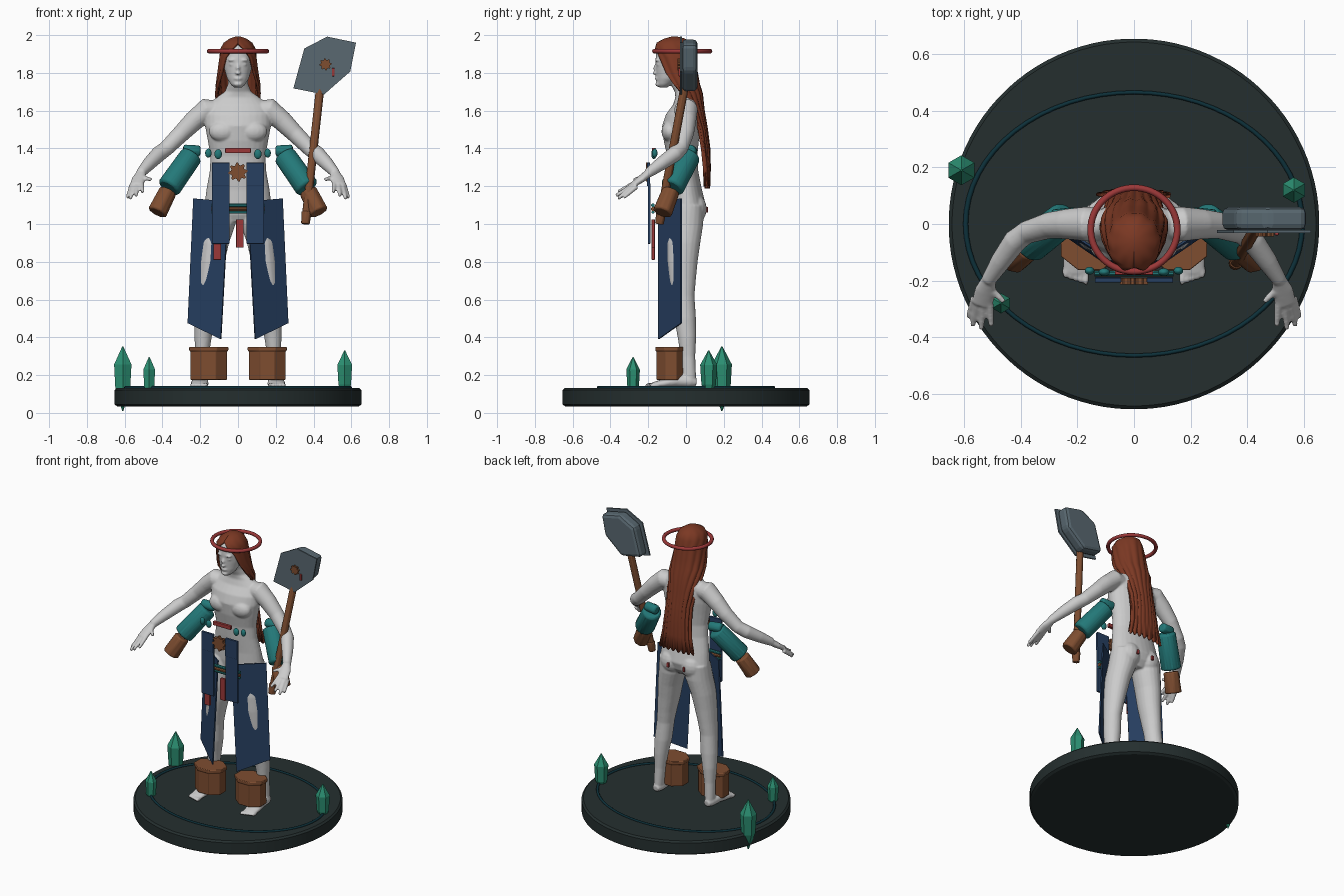
import bpy, bmesh, math
from mathutils import Vector, Matrix

cube = bpy.data.objects.get("Cube")
if cube:
    bpy.data.objects.remove(cube, do_unlink=True)


def material(name, *rgb):
    m = bpy.data.materials.new(name)
    m.use_nodes = True
    node = m.node_tree.nodes["Principled BSDF"]
    m.diffuse_color = node.inputs["Base Color"].default_value = (*rgb, 1)
    node.inputs["Roughness"].default_value = 0.7
    return m


SKIN = material("pale grey", 0.6, 0.6, 0.6)
HAIR = material("auburn", 0.2, 0.04, 0.017)
RED = material("red", 0.33, 0.04, 0.04)
TEAL = material("teal", 0.017, 0.19, 0.19)
BROWN = material("leather brown", 0.21, 0.075, 0.03)
BLUE = material("navy blue", 0.02, 0.05, 0.12)
STEEL = material("steel", 0.1, 0.14, 0.165)
STONE = material("dark stone", 0.018, 0.028, 0.028)
INLAY = material("dark inlay", 0.004, 0.03, 0.042)
CRYSTAL = material("green crystal", 0.025, 0.28, 0.17)


def finish(name, bm, mat, angle=30, bevel=0):
    """Turn a bmesh into a shaded object."""
    bmesh.ops.recalc_face_normals(bm, faces=bm.faces)
    me = bpy.data.meshes.new(name)
    bm.to_mesh(me)
    bm.free()
    me.materials.append(mat)
    if angle:
        me.shade_smooth()
        me.set_sharp_from_angle(angle=math.radians(angle))
    ob = bpy.data.objects.new(name, me)
    bpy.context.collection.objects.link(ob)
    if bevel:
        mod = ob.modifiers.new("Bevel", 'BEVEL')
        mod.width, mod.segments = bevel, 2
    return ob


def tube(bm, stations, n=20, level=False):
    """Loft ellipses (x, y, z, width, depth) along a path, capped at both ends."""
    rings = []
    pts = [Vector(s[:3]) for s in stations]
    for i, s in enumerate(stations):
        u, v = Vector((1, 0, 0)), Vector((0, 1, 0))
        if not level:
            t = (pts[min(i + 1, len(pts) - 1)] - pts[max(i - 1, 0)]).normalized()
            u = t.cross(Vector((0, 0, 1))).normalized()
            v = u.cross(t)
        ring = []
        for k in range(n):
            a = math.tau * (k + 0.5) / n
            ring.append(bm.verts.new(pts[i] + u * s[3] * math.cos(a) + v * s[-1] * math.sin(a)))
        rings.append(ring)
    for a, b in zip(rings, rings[1:]):
        for k in range(n):
            j = (k + 1) % n
            bm.faces.new((a[k], a[j], b[j], b[k]))
    bm.faces.new(rings[0])
    bm.faces.new(rings[-1])


def ball(bm, loc, size):
    bmesh.ops.create_uvsphere(bm, u_segments=16, v_segments=10, radius=1,
                              matrix=Matrix.Translation(loc) @ Matrix.Diagonal((*size, 1)))


def rod(name, p0, p1, r0, r1, mat, n=8, bevel=0.01):
    bm = bmesh.new()
    tube(bm, [(*p0, r0), (*p1, r1)], n)
    return finish(name, bm, mat, 30, bevel)


def plate(name, pts, y0, y1, mat, bevel=0):
    """Extrude an (x, z) outline from y0 to y1."""
    bm = bmesh.new()
    f = bm.faces.new([bm.verts.new((x, y0, z)) for x, z in pts])
    ext = bmesh.ops.extrude_face_region(bm, geom=[f])["geom"]
    for v in ext:
        if isinstance(v, bmesh.types.BMVert):
            v.co.y = y1
    return finish(name, bm, mat, 0, bevel)


def slab(name, x0, x1, z0, z1, y0, y1, mat, bevel=0.003):
    return plate(name, [(x0, z0), (x1, z0), (x1, z1), (x0, z1)], y0, y1, mat, bevel)


def gear(name, x, z, r, y0, y1):
    pts = []
    for k in range(32):
        a, rr = math.tau * k / 32, r if k % 4 < 2 else r * 0.75
        pts.append((x + rr * math.cos(a), z + rr * math.sin(a)))
    plate(name, pts, y0, y1, BROWN)


def hoop(name, x, y, z, minor, mat, cy=0):
    bpy.ops.mesh.primitive_torus_add(major_segments=64, minor_segments=10, major_radius=x,
                                     minor_radius=minor, location=(0, cy, z))
    ob = bpy.context.object
    ob.name = name
    ob.scale.y = y / x
    ob.data.shade_smooth()
    ob.data.materials.append(mat)


# Body: torso, head and limbs fused into one smooth skin
bm = bmesh.new()
torso = [(1.01, 0, .1, .06), (1.05, .005, .15, .085), (1.1, .01, .178, .095), (1.18, 0, .168, .085),
         (1.28, -.015, .15, .08), (1.36, -.02, .146, .08), (1.44, -.025, .16, .093),
         (1.52, -.025, .175, .102), (1.58, -.015, .177, .092), (1.63, 0, .16, .07),
         (1.67, 0, .115, .056), (1.7, -.01, .07, .05), (1.74, -.03, .054, .05), (1.8, -.05, .05, .05)]
head = [(1.722, -.12, .02, .02), (1.738, -.115, .038, .038), (1.77, -.093, .058, .063),
        (1.82, -.075, .072, .085), (1.87, -.07, .078, .092), (1.92, -.068, .075, .088),
        (1.95, -.065, .055, .068), (1.97, -.06, .02, .03)]
for part in (torso, head):
    tube(bm, [(0, y, z, a, b) for z, y, a, b in part], 28, True)
tube(bm, [(0, -.15, 1.86, .007), (0, -.167, 1.82, .01), (0, -.168, 1.802, .015), (0, -.15, 1.795, .01)], 12)
ball(bm, (0, -.15, 1.77), (.024, .015, .012))
ball(bm, (0, -.145, 1.74), (.024, .018, .014))
for s in (1, -1):
    ball(bm, (s * .03, -.15, 1.868), (.024, .014, .008))
    ball(bm, (s * .03, -.143, 1.845), (.018, .014, .009))
    ball(bm, (s * .08, -.085, 1.49), (.075, .045, .055))
    ball(bm, (s * .075, .045, 1.08), (.075, .065, .08))
    tube(bm, [(s * x, *r) for x, *r in [
        (.09, 0, 1.6, .05), (.165, 0, 1.605, .062), (.235, 0, 1.545, .054), (.3, -.005, 1.48, .047),
        (.38, -.03, 1.4, .041), (.42, -.06, 1.37, .042), (.47, -.13, 1.32, .036), (.515, -.2, 1.27, .026)]])
    tube(bm, [(s * x, *r) for x, *r in [
        (.51, -.19, 1.275, .024, .022), (.525, -.235, 1.24, .038, .02), (.538, -.285, 1.205, .038, .015)]])
    for base, tip in [((.564, -.26, 1.2), (.585, -.33, 1.14)), ((.553, -.28, 1.2), (.57, -.36, 1.135)),
                      ((.532, -.28, 1.207), (.54, -.37, 1.15)), ((.51, -.275, 1.215), (.505, -.36, 1.17)),
                      ((.515, -.22, 1.25), (.46, -.275, 1.235))]:
        tube(bm, [(s * base[0], *base[1:], .014), (s * tip[0], *tip[1:], .01)], 10)
    tube(bm, [(s * x, *r) for x, *r in [
        (.09, .01, 1.1, .088, .085), (.1, 0, 1, .088, .092), (.125, -.012, .9, .078, .088),
        (.14, -.018, .8, .07, .08), (.155, -.018, .7, .06, .07), (.165, -.015, .62, .055, .06),
        (.175, -.005, .5, .055, .058), (.185, .005, .4, .046, .049), (.19, .01, .3, .035, .039),
        (.195, .015, .2, .032, .038), (.197, .015, .15, .03, .04)]], 20, True)
    tube(bm, [(s * x, *r) for x, *r in [
        (.195, .055, .16, .022, .02), (.197, .02, .165, .036, .032), (.2, -.05, .17, .042, .035),
        (.203, -.12, .155, .048, .024), (.205, -.175, .148, .046, .014)]])
    for k in range(5):
        ball(bm, (s * (.17 + .018 * k), -.19 + .006 * k, .146), (.011, .028, .013))
body = finish("body", bm, SKIN, 180)
mod = body.modifiers.new("Fuse", 'REMESH')
mod.mode, mod.voxel_size, mod.use_smooth_shade = 'VOXEL', 0.006, True
mod = body.modifiers.new("Soften", 'SMOOTH')
mod.factor, mod.iterations = 0.5, 4

# Hair: open-fronted shell that narrows into a long sheet down the back
bm = bmesh.new()
locks = [(1.985, -.06, .012, .015, 0), (1.976, -.06, .04, .05, 0), (1.955, -.065, .07, .085, 0),
         (1.925, -.065, .086, .098, 20), (1.88, -.06, .092, .1, 42), (1.8, -.045, .1, .1, 55),
         (1.74, -.03, .108, .095, 68), (1.69, -.01, .112, .09, 82), (1.6, .02, .105, .07, 100),
         (1.5, .05, .1, .058, 108), (1.4, .065, .107, .055, 112), (1.3, .078, .12, .045, 114),
         (1.2, .085, .145, .036, 115)]
rows, cols = [], 64
for i, (z, cy, rx, ry, gap) in enumerate(locks):
    row = []
    for k in range(cols + 1):
        a = math.radians(gap + (360 - 2 * gap) * k / cols)
        wave = 1 + min(i, 6) * 0.006 * math.sin(k * 0.9 + i * 0.3)
        drop = 0.012 * math.sin(k * 0.8) if i == len(locks) - 1 else 0
        row.append(bm.verts.new((rx * wave * math.sin(a), cy - ry * wave * math.cos(a), z + drop)))
    rows.append(row)
for a, b in zip(rows, rows[1:]):
    for k in range(cols):
        bm.faces.new((a[k], a[k + 1], b[k + 1], b[k]))
bm.faces.new(rows[0][:-1])
bmesh.ops.remove_doubles(bm, verts=bm.verts, dist=0.0002)
hair = finish("long_hair", bm, HAIR, 50)
mod = hair.modifiers.new("Thickness", 'SOLIDIFY')
mod.thickness, mod.offset = 0.014, 0

hoop("halo", .153, .148, 1.915, .012, RED, -.02)

# Arm guards, boots, leg cloths and hip plates on both sides
for s, side in ((1, "left"), (-1, "right")):
    rod(side + "_elbow_cap", (s * .2, .03, 1.385), (s * .29, .02, 1.39), .033, .033, TEAL, bevel=.012)
    rod(side + "_bracer", (s * .245, .02, 1.365), (s * .368, -.075, 1.19), .063, .067, TEAL, 10, .015)
    rod(side + "_gauntlet", (s * .37, -.08, 1.175), (s * .428, -.125, 1.06), .05, .055, BROWN)
    bm = bmesh.new()
    tube(bm, [(s * .155, -.08, z, r, r * .8) for z, r in
              ((.175, .104), (.325, .104), (.33, .112), (.35, .112))], 8, True)
    finish(side + "_boot", bm, BROWN, 20, .006)
    bm = bmesh.new()
    bm.faces.new([bm.verts.new((s * x, y, z)) for x, y, z in
                  ((.05, -.145, 1.12), (.235, -.025, 1.135), (.265, -.025, .475), (.09, -.145, .39))])
    cloth = finish(side + "_leg_cloth", bm, BLUE, 0)
    mod = cloth.modifiers.new("Thickness", 'SOLIDIFY')
    mod.thickness, mod.offset = 0.008, 0
    a, b = sorted((s * .045, s * .138))
    slab(side + "_hip_plate", a, b, .895, 1.215, -.202, -.188, BLUE)
    slab(side + "_waist_plate", a, b, 1.2, 1.325, -.207, -.19, BLUE)
    bm = bmesh.new()
    ball(bm, (s * .157, -.165, 1.375), (.017, .014, .024))
    ball(bm, (s * .105, -.17, 1.37), (.02, .014, .026))
    finish(side + "_beads", bm, TEAL, 180)
    slab(side + "_back_tag", s * .06 - .008, s * .06 + .008, 1.06, 1.09, .09, .116, RED)

# Belt, buckle and hanging tags
for name, z, r, mat in (("upper", 1.1, .01, TEAL), ("middle", 1.08, .011, BROWN), ("lower", 1.062, .008, TEAL)):
    rod(name + "_belt", (-.14, -.175, z), (.14, -.175, z), r, r, mat, 8, 0)
gear("belt_buckle", 0, 1.275, .05, -.213, -.19)
slab("chest_tag", -.068, .068, 1.376, 1.402, -.18, -.16, RED)
slab("centre_tag", -.01, .03, .875, 1.025, -.182, -.165, RED)
slab("side_tag", -.13, -.09, .81, .98, -.182, -.165, RED)

# Long-handled tool with a thick angular blade
rod("tool_handle", (.36, -.135, 1.04), (.437, -.005, 1.74), .023, .023, BROWN, 8, .004)
rod("handle_pommel", (.357, -.141, 1.0), (.363, -.131, 1.065), .024, .028, BROWN, 8, .005)
blade = [(.293, 1.718), (.351, 1.929), (.472, 1.992), (.625, 1.96), (.594, 1.807), (.456, 1.686)]
cx, cz = .463, 1.845
plate("blade_face", blade, -.032, -.022, STEEL)
plate("blade_body", [(cx + (x - cx) * .92, cz + (z - cz) * .92) for x, z in blade], -.022, .06, STEEL, .022)
gear("blade_emblem", cx, cz, .032, -.045, -.03)
slab("blade_mark", .497, .512, 1.782, 1.825, -.04, -.03, RED)

# Round plinth with inlaid ring
bm = bmesh.new()
tube(bm, [(0, 0, z, r) for z, r in ((.035, .64), (.045, .655), (.12, .655), (.131, .643))], 96, True)
finish("plinth", bm, STONE, 30)
hoop("plinth_ring", .595, .465, .133, .009, INLAY)

# Crystals growing around the plinth
for name, x, y, low, top, r in (("large", -.61, .19, .01, .352, .053), ("small", -.47, -.28, .06, .295, .036),
                                ("medium", .565, .12, .06, .33, .045)):
    bm = bmesh.new()
    h = top - low
    tube(bm, [(x, y, low, .003), (x, y, low + h * .33, r * .85), (x, y, low + h * .72, r), (x, y, top, .003)], 6, True)
    finish(name + "_crystal", bm, CRYSTAL, 0)
